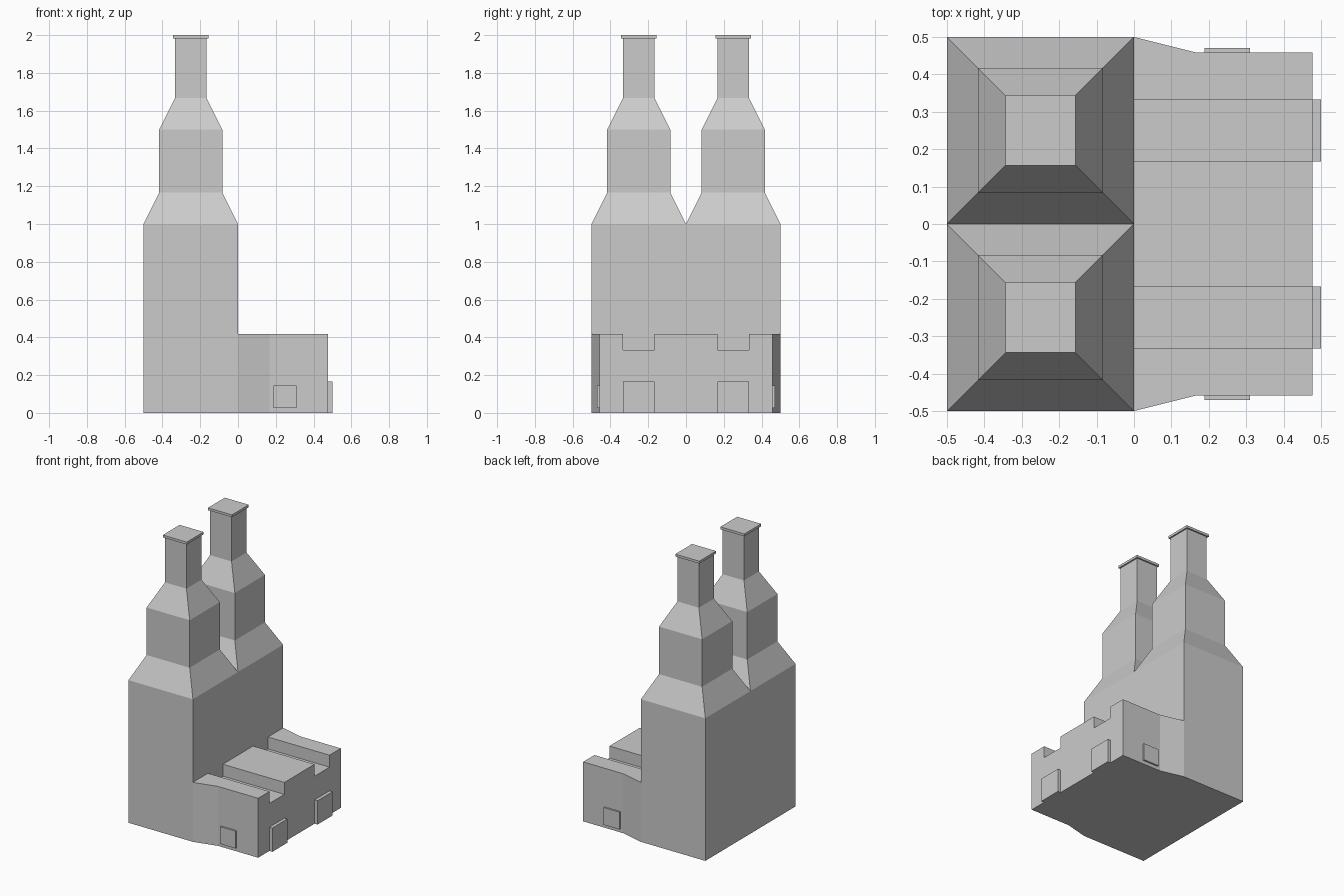
import bpy, bmesh

if "Cube" in bpy.data.objects:
    bpy.data.objects.remove(bpy.data.objects["Cube"])


def loft(name, rings, cap_start=True, cap_end=True):
    """Join matching rings of points with quads and optionally close the ends."""
    bm = bmesh.new()
    loops = [[bm.verts.new(p) for p in ring] for ring in rings]
    n = len(loops[0])
    for a, b in zip(loops, loops[1:]):
        for i in range(n):
            j = (i + 1) % n
            bm.faces.new((a[i], a[j], b[j], b[i]))
    if cap_start:
        bm.faces.new(loops[0][::-1])
    if cap_end:
        bm.faces.new(loops[-1])
    bmesh.ops.recalc_face_normals(bm, faces=bm.faces)
    mesh = bpy.data.meshes.new(name)
    bm.to_mesh(mesh)
    bm.free()
    obj = bpy.data.objects.new(name, mesh)
    bpy.context.collection.objects.link(obj)
    return obj


def rect(x0, x1, y0, y1, z):
    return [(x0, y0, z), (x1, y0, z), (x1, y1, z), (x0, y1, z)]


def square(cy, half, z):
    return rect(-0.25 - half, -0.25 + half, cy - half, cy + half, z)


def box(name, x0, x1, y0, y1, z0, z1):
    return loft(name, [rect(x0, x1, y0, y1, z0), rect(x0, x1, y0, y1, z1)])


# Tall rear block, open on top where the towers sit
loft("main_block", [rect(-0.5, 0, -0.5, 0.5, 0), rect(-0.5, 0, -0.5, 0.5, 1)],
     cap_end=False)

# Low front wing: crenellated section swept along x, flaring into the main block
H, NOTCH, A, B = 0.417, 0.333, 0.167, 0.333


def wing_section(x, w):
    half = [(w, 0), (w, H), (B, H), (B, NOTCH), (A, NOTCH), (A, H)]
    pts = half + [(-y, z) for y, z in reversed(half)]
    return [(x, y, z) for y, z in pts]


loft("low_wing", [wing_section(0, 0.5), wing_section(0.167, 0.458),
                  wing_section(0.477, 0.458)], cap_start=False)

# (half width, height) steps of each tapered tower
TOWER = [(0.25, 1), (0.167, 1.167), (0.167, 1.5), (0.083, 1.667), (0.083, 1.983)]

for side, s in (("right", -1), ("left", 1)):
    cy = 0.25 * s
    # Tapered tower and its cap slab
    loft(f"{side}_tower", [square(cy, h, z) for h, z in TOWER], cap_start=False)
    loft(f"{side}_tower_cap", [square(cy, 0.093, 1.983), square(cy, 0.093, 2.0)])
    # Front door and side hatch panels
    box(f"{side}_door", 0.47, 0.5, cy - 0.083, cy + 0.083, 0, 0.167)
    y0, y1 = sorted((0.45 * s, 0.47 * s))
    box(f"{side}_side_panel", 0.188, 0.31, y0, y1, 0.025, 0.146)
